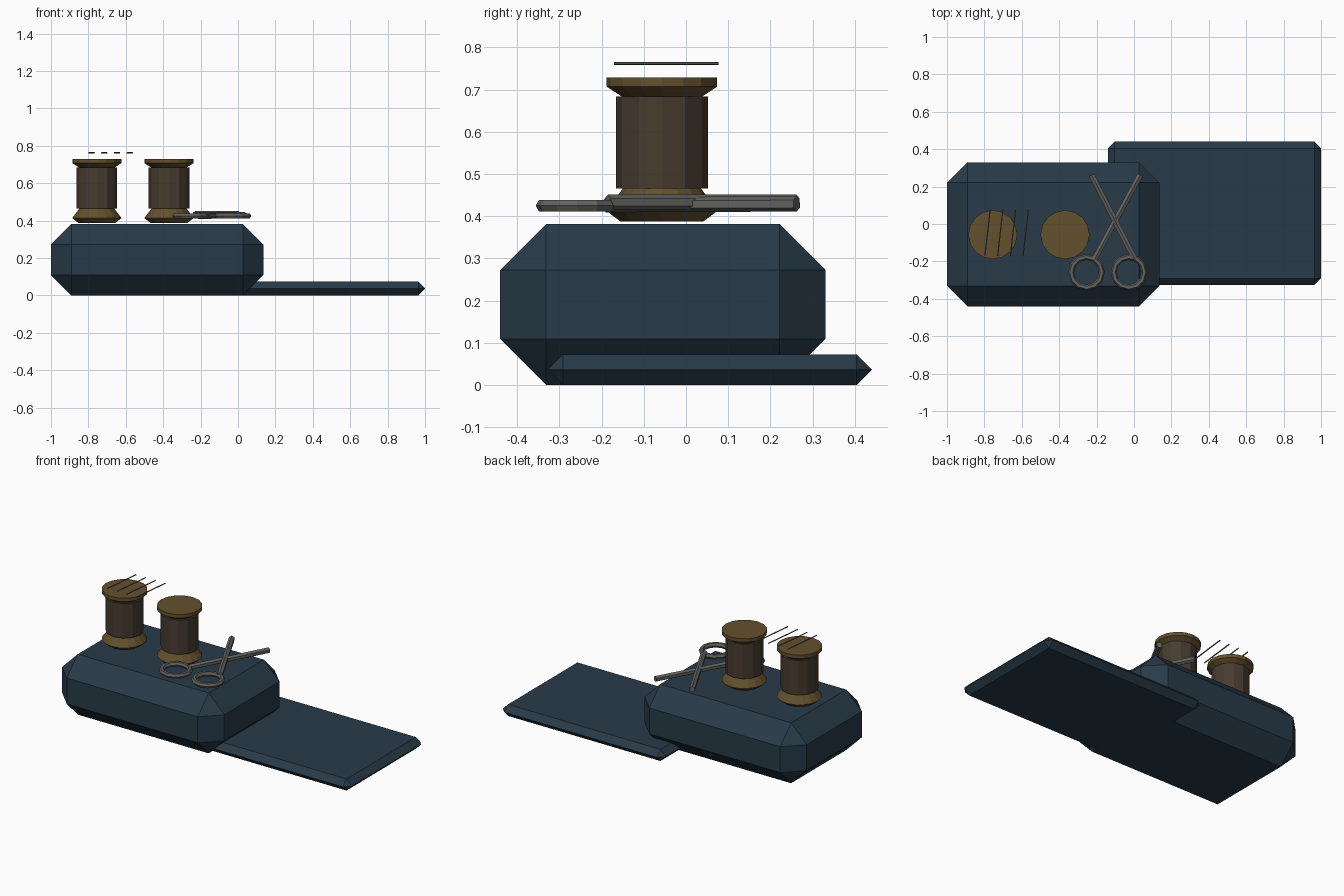
import bpy, bmesh, math
from mathutils import Vector

if "Cube" in bpy.data.objects:
    bpy.data.objects.remove(bpy.data.objects["Cube"])


def material(name, rgb):
    m = bpy.data.materials.new(name)
    m.diffuse_color = (*rgb, 1)
    m.use_nodes = True
    m.node_tree.nodes["Principled BSDF"].inputs["Base Color"].default_value = m.diffuse_color
    return m


BLUE = material("dark blue cloth", (0.021, 0.044, 0.066))
WOOD = material("spool wood", (0.125, 0.08, 0.027))
THREAD = material("brown thread", (0.062, 0.044, 0.029))
STEEL = material("steel", (0.125, 0.125, 0.12))


def finish(name, bm, mat):
    bmesh.ops.recalc_face_normals(bm, faces=bm.faces)
    me = bpy.data.meshes.new(name)
    bm.to_mesh(me)
    bm.free()
    me.materials.append(mat)
    ob = bpy.data.objects.new(name, me)
    bpy.context.collection.objects.link(ob)
    return ob


def chamfered_box(name, lo, hi, width, mat):
    bm = bmesh.new()
    bmesh.ops.create_cube(bm, size=1)
    for v in bm.verts:
        v.co = [hi[i] if v.co[i] > 0 else lo[i] for i in range(3)]
    bmesh.ops.bevel(bm, geom=bm.edges[:], offset=width, segments=1,
                    affect='EDGES', profile=0.5)
    return finish(name, bm, mat)


def lathe(name, profile, centre, sides, mat):
    """Closed turned solid from (radius, z) pairs."""
    bm = bmesh.new()
    rings = []
    for r, z in profile:
        rings.append([bm.verts.new((centre[0] + r * math.cos(math.tau * i / sides),
                                    centre[1] + r * math.sin(math.tau * i / sides), z))
                      for i in range(sides)])
    for a, b in zip(rings, rings[1:]):
        for i in range(sides):
            j = (i + 1) % sides
            bm.faces.new((a[i], a[j], b[j], b[i]))
    bm.faces.new(rings[0])
    bm.faces.new(rings[-1])
    return finish(name, bm, mat)


def rod(name, a, b, radius, sides, mat):
    a, b = Vector(a), Vector(b)
    bm = bmesh.new()
    bmesh.ops.create_cone(bm, cap_ends=True, segments=sides, radius1=radius,
                          radius2=radius, depth=(b - a).length)
    ob = finish(name, bm, mat)
    ob.location = (a + b) / 2
    ob.rotation_euler = (b - a).to_track_quat('Z', 'Y').to_euler()
    return ob


# Padded block and folded flat panel
chamfered_box("padded_block", (-1, -0.44, 0), (0.135, 0.33, 0.382), 0.109, BLUE)
chamfered_box("flat_panel", (-0.14, -0.327, 0), (1, 0.44, 0.073), 0.036, BLUE)

# Thread spools: turned wood core with a thread winding
core = [(0.099, 0.388), (0.131, 0.412), (0.131, 0.414), (0.093, 0.465),
        (0.093, 0.682), (0.131, 0.707), (0.131, 0.729)]
for n, x in enumerate((-0.755, -0.369)):
    lathe(f"spool_core_{n + 1}", core, (x, -0.057), 16, WOOD)
    lathe(f"thread_winding_{n + 1}", [(0.109, 0.465), (0.109, 0.684)],
          (x, -0.057), 12, THREAD)

# Scissors: two crossed blades with finger rings
rod("scissor_blade_1", (-0.212, -0.19, 0.427), (0.033, 0.262, 0.429), 0.018, 6, STEEL)
rod("scissor_blade_2", (0.003, -0.185, 0.433), (-0.227, 0.262, 0.433), 0.018, 6, STEEL)
for n, x in enumerate((-0.254, -0.027)):
    bpy.ops.mesh.primitive_torus_add(location=(x, -0.258, 0.425), major_segments=12,
                                     minor_segments=6, major_radius=0.082,
                                     minor_radius=0.016)
    ring = bpy.context.object
    ring.name = f"finger_ring_{n + 1}"
    ring.data.materials.append(STEEL)

# Row of needles
for n in range(4):
    x = -0.783 + 0.068 * n
    rod(f"needle_{n + 1}", (x - 0.014, -0.17, 0.762), (x + 0.014, 0.077, 0.762),
        0.0037, 6, STEEL)
